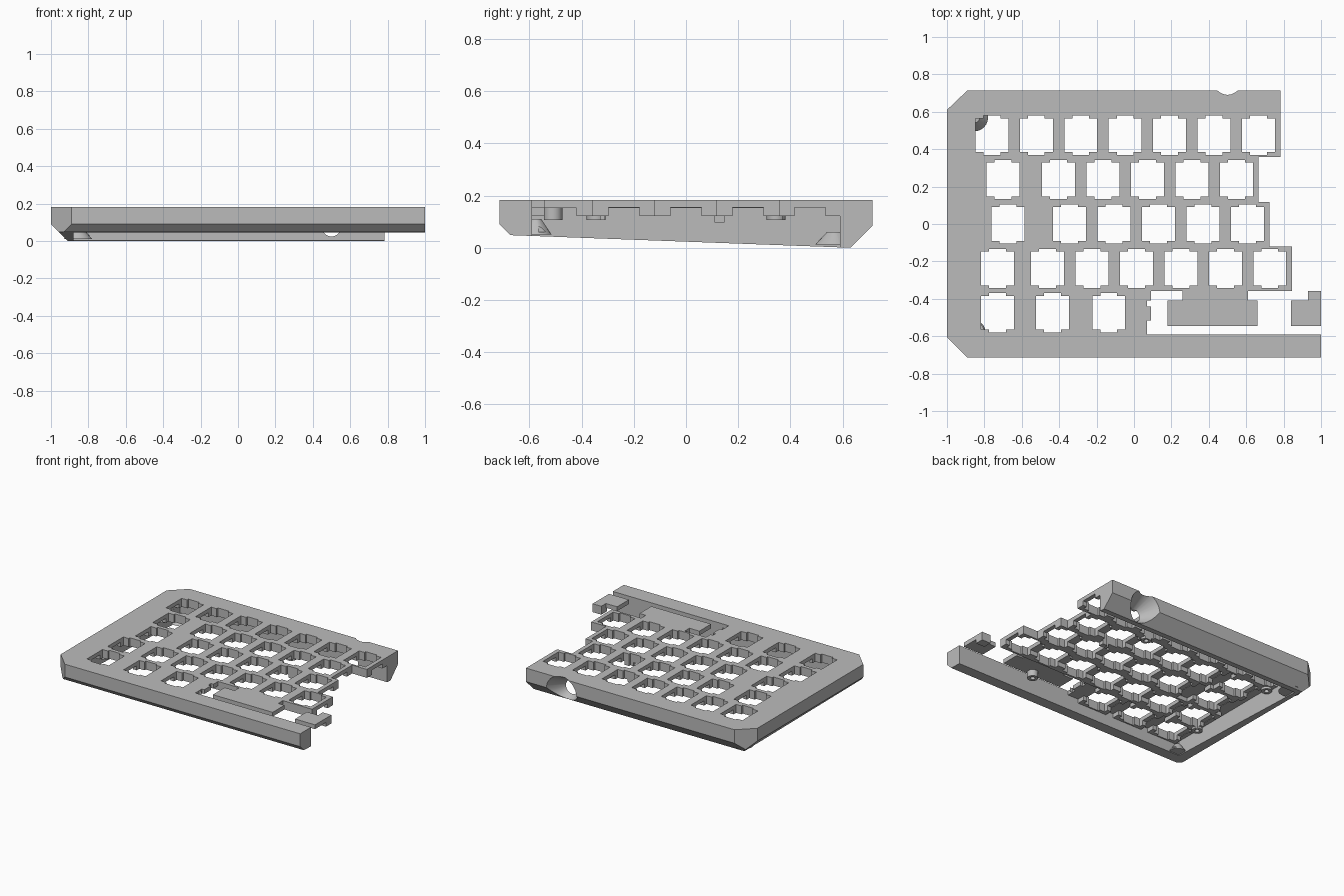
import bpy, bmesh
from mathutils import Matrix, Vector

if "Cube" in bpy.data.objects:
    bpy.data.objects.remove(bpy.data.objects["Cube"], do_unlink=True)

grey = bpy.data.materials.new("plain grey")
grey.use_nodes = True
grey.diffuse_color = (0.5, 0.5, 0.5, 1)
grey.node_tree.nodes["Principled BSDF"].inputs["Base Color"].default_value = (0.5, 0.5, 0.5, 1)

TOP, THIN, DEEP = 0.183, 0.152, 0.122   # plate top, plate underside, key cell underside
P = 0.2376                              # key pitch


def add_box(bm, x0, x1, y0, y1, z0, z1):
    size = Matrix.Diagonal((x1 - x0, y1 - y0, z1 - z0, 1))
    place = Matrix.Translation(((x0 + x1) / 2, (y0 + y1) / 2, (z0 + z1) / 2))
    bmesh.ops.create_cube(bm, size=1, matrix=place @ size)


def add_cone(bm, x, y, z0, z1, r0, r1):
    bmesh.ops.create_cone(bm, cap_ends=True, segments=24, radius1=r0, radius2=r1,
                          depth=z1 - z0, matrix=Matrix.Translation((x, y, (z0 + z1) / 2)))


def make(name, bm):
    bmesh.ops.recalc_face_normals(bm, faces=bm.faces[:])
    mesh = bpy.data.meshes.new(name)
    bm.to_mesh(mesh)
    bm.free()
    mesh.materials.append(grey)
    obj = bpy.data.objects.new(name, mesh)
    bpy.context.collection.objects.link(obj)
    return obj


def combine(target, bm, operation):
    tool = make("helper", bm)
    tool.hide_render = True
    mod = target.modifiers.new("combine", 'BOOLEAN')
    mod.object, mod.operation, mod.solver = tool, operation, 'EXACT'
    mod.use_self = True
    bpy.context.view_layer.objects.active = target
    bpy.ops.object.modifier_apply(modifier=mod.name)
    bpy.data.objects.remove(tool, do_unlink=True)


# Outer body: clipped-corner outline extruded, then sloped and chamfered underneath
bm = bmesh.new()
outline = [(-1, -0.605), (-0.89, -0.715), (1, -0.715), (1, 0.715), (-0.89, 0.715), (-1, 0.61)]
face = bm.faces.new([bm.verts.new((x, y, -0.1)) for x, y in outline])
up = bmesh.ops.extrude_face_region(bm, geom=[face])
for v in up["geom"]:
    if isinstance(v, bmesh.types.BMVert):
        v.co.z = TOP
for point, normal in [((0, 0.63, 0), (0, -0.037, -1)), ((0, -0.715, 0.09), (0, -1, -1)),
                      ((0, 0.715, 0.085), (0, 1, -1)), ((-1, 0, 0.09), (-1, 0, -1))]:
    cut = bmesh.ops.bisect_plane(bm, geom=bm.verts[:] + bm.edges[:] + bm.faces[:],
                                 plane_co=point, plane_no=Vector(normal).normalized(),
                                 clear_outer=True)
    edges = [e for e in cut["geom_cut"] if isinstance(e, bmesh.types.BMEdge)]
    bmesh.ops.contextual_create(bm, geom=edges)
case = make("keyboard_case", bm)

# Hollow underside
bm = bmesh.new()
add_box(bm, -0.88, 1.1, -0.59, 0.59, -0.2, THIN)
combine(case, bm, 'DIFFERENCE')

# Key rows: row centre, then key centres along x
rows = [(2 * P, [-0.76 + P * i for i in range(7)]),
        (P, [-0.70] + [-0.403 + P * i for i in range(5)]),
        (0, [-0.674] + [-0.344 + P * i for i in range(5)]),
        (-P, [-0.73] + [-0.462 + P * i for i in range(6)]),
        (-2 * P, [-0.73, -0.435, -0.135])]
keys = [(x, y) for y, xs in rows for x in xs]
H = P / 2

# Thick cells around the keys
bm = bmesh.new()
for x, y in keys:
    add_box(bm, x - H, x + H, y - H - 0.0005, y + H + 0.0005, DEEP, THIN + 0.01)
combine(case, bm, 'UNION')

# Screw posts under the plate and corner gussets
posts = [(-0.845, 0.345), (0.185, 0.345), (-0.83, -0.345), (0.44, -0.51)]
bm = bmesh.new()
for x, y in posts:
    add_cone(bm, x, y, 0.106, THIN + 0.01, 0.036, 0.036)
add_box(bm, 0.33, 0.39, 0.11, 0.19, 0.096, THIN + 0.01)
add_cone(bm, -0.855, 0.57, 0.012, 0.06, 0.075, 0.03)
add_cone(bm, -0.855, -0.575, 0.05, 0.11, 0.06, 0.02)
combine(case, bm, 'UNION')

# Staggered right edge
bm = bmesh.new()
for y, xs in rows[:4]:
    top = 0.9 if y > 0.4 else y + H
    add_box(bm, xs[-1] + H, 1.2, y - H - 0.001, top + 0.001, -0.2, 0.3)
combine(case, bm, 'DIFFERENCE')

# Switch openings with clip tabs, and relief under the webs between keys
bm = bmesh.new()
for x, y in keys:
    add_box(bm, x - 0.088, x + 0.088, y - 0.09, y + 0.09, 0.06, 0.3)
    add_box(bm, x - 0.045, x + 0.045, y - 0.105, y + 0.105, 0.05, 0.31)
combine(case, bm, 'DIFFERENCE')
bm = bmesh.new()
for x, y in keys:
    add_box(bm, x - 0.121, x + 0.121, y - 0.06, y + 0.06, 0.112, THIN + 0.003)
combine(case, bm, 'DIFFERENCE')

# Wide key slot at the lower right, plus screw holes
bm = bmesh.new()
for x0, x1, y0, y1 in [(0.09, 0.26, -0.41, -0.357), (0.09, 0.18, -0.56, -0.405),
                       (0.07, 1.2, -0.59, -0.545), (0.66, 1.2, -0.55, -0.405),
                       (0.61, 1.2, -0.41, -0.357)]:
    add_box(bm, x0, x1, y0, y1, 0.1, 0.3)
for y in (-0.425, -0.53):
    add_box(bm, 0.07, 0.1, y - 0.015, y + 0.015, 0.1, 0.3)
for x, y in posts:
    add_cone(bm, x, y, 0.09, 0.14, 0.016, 0.016)
combine(case, bm, 'DIFFERENCE')

# Flared cable opening through the rear wall
bm = bmesh.new()
turn = Matrix.Translation((0.5, 0.65, 0.075)) @ Matrix.Rotation(-1.5708, 4, 'X')
bmesh.ops.create_cone(bm, cap_ends=True, segments=32, radius1=0.045, radius2=0.125,
                      depth=0.14, matrix=turn)
combine(case, bm, 'DIFFERENCE')

# Loose end plate beside the wide key slot
bm = bmesh.new()
add_box(bm, 0.84, 1, -0.545, -0.41, THIN, TOP)
end_plate = make("end_plate", bm)
bm = bmesh.new()
add_box(bm, 0.93, 1, -0.42, -0.357, DEEP, TOP)
combine(end_plate, bm, 'UNION')

for obj in (case, end_plate):
    bpy.ops.object.select_all(action='DESELECT')
    obj.select_set(True)
    bpy.context.view_layer.objects.active = obj
    bpy.ops.object.shade_smooth_by_angle(angle=0.5)
